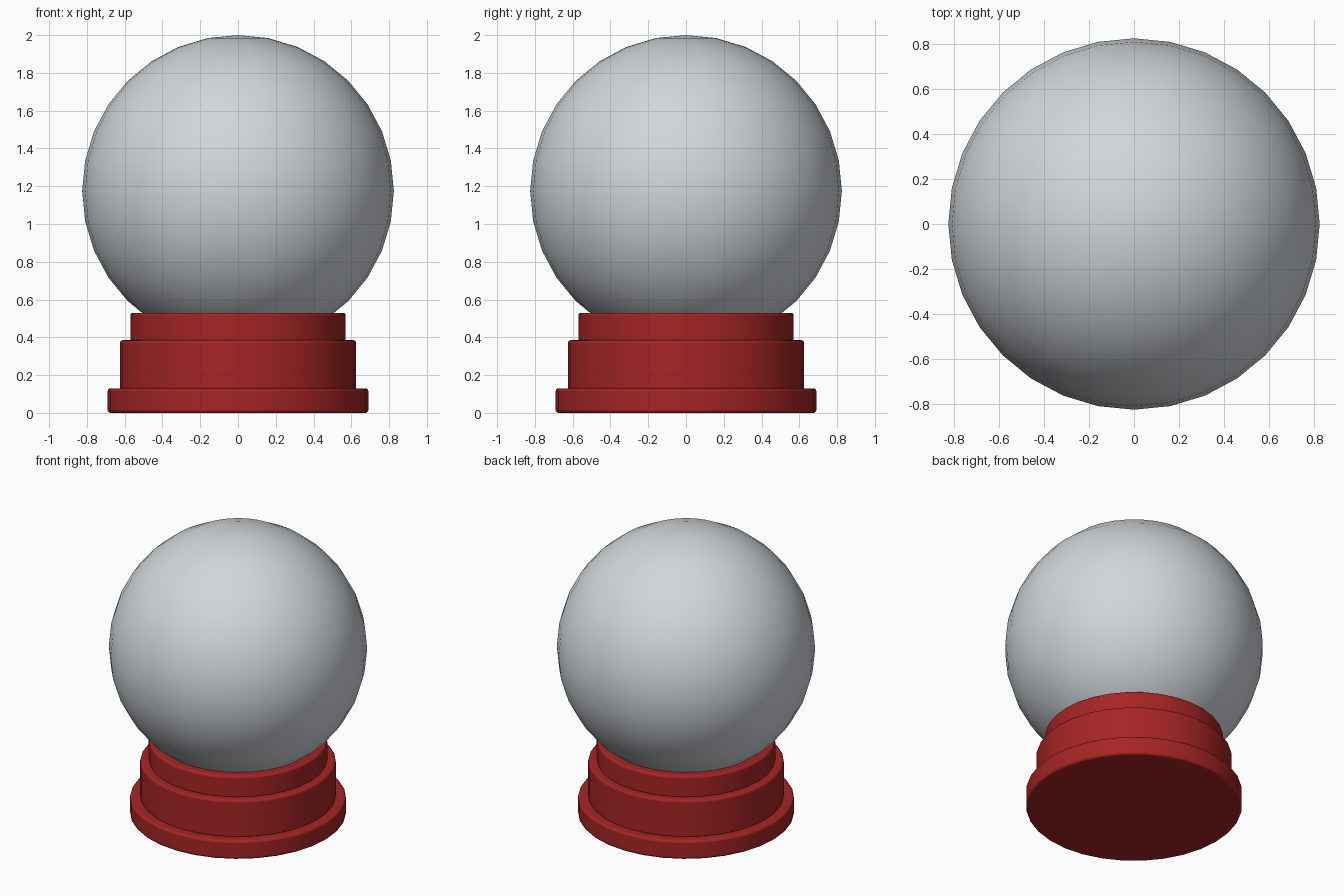
import bpy
import math

cube = bpy.data.objects.get("Cube")
if cube:
    bpy.data.objects.remove(cube, do_unlink=True)


def material(name, colour):
    mat = bpy.data.materials.new(name)
    mat.use_nodes = True
    mat.diffuse_color = colour
    mat.node_tree.nodes["Principled BSDF"].inputs["Base Color"].default_value = colour
    return mat


def finish(obj, name, mat):
    obj.name = name
    obj.data.materials.append(mat)
    bpy.ops.object.shade_smooth_by_angle(angle=math.radians(35))


def tier(name, radius, bottom, top, mat):
    """Round base tier with softened rims."""
    bpy.ops.mesh.primitive_cylinder_add(
        vertices=32, radius=radius, depth=top - bottom,
        location=(0, 0, (bottom + top) / 2))
    obj = bpy.context.object
    bevel = obj.modifiers.new("soft_rim", "BEVEL")
    bevel.width = 0.015
    bevel.segments = 3
    bevel.limit_method = "ANGLE"
    finish(obj, name, mat)


red = material("base_red", (0.38, 0.018, 0.018, 1))
glass = material("pale_glass", (0.64, 0.68, 0.71, 1))

# Stepped base
tier("base_foot", 0.69, 0.0, 0.13, red)
tier("base_middle", 0.625, 0.12, 0.385, red)
tier("base_collar", 0.57, 0.375, 0.53, red)

# Globe resting in the collar
bpy.ops.mesh.primitive_uv_sphere_add(
    segments=32, ring_count=16, radius=0.825, location=(0, 0, 1.175))
finish(bpy.context.object, "globe", glass)
